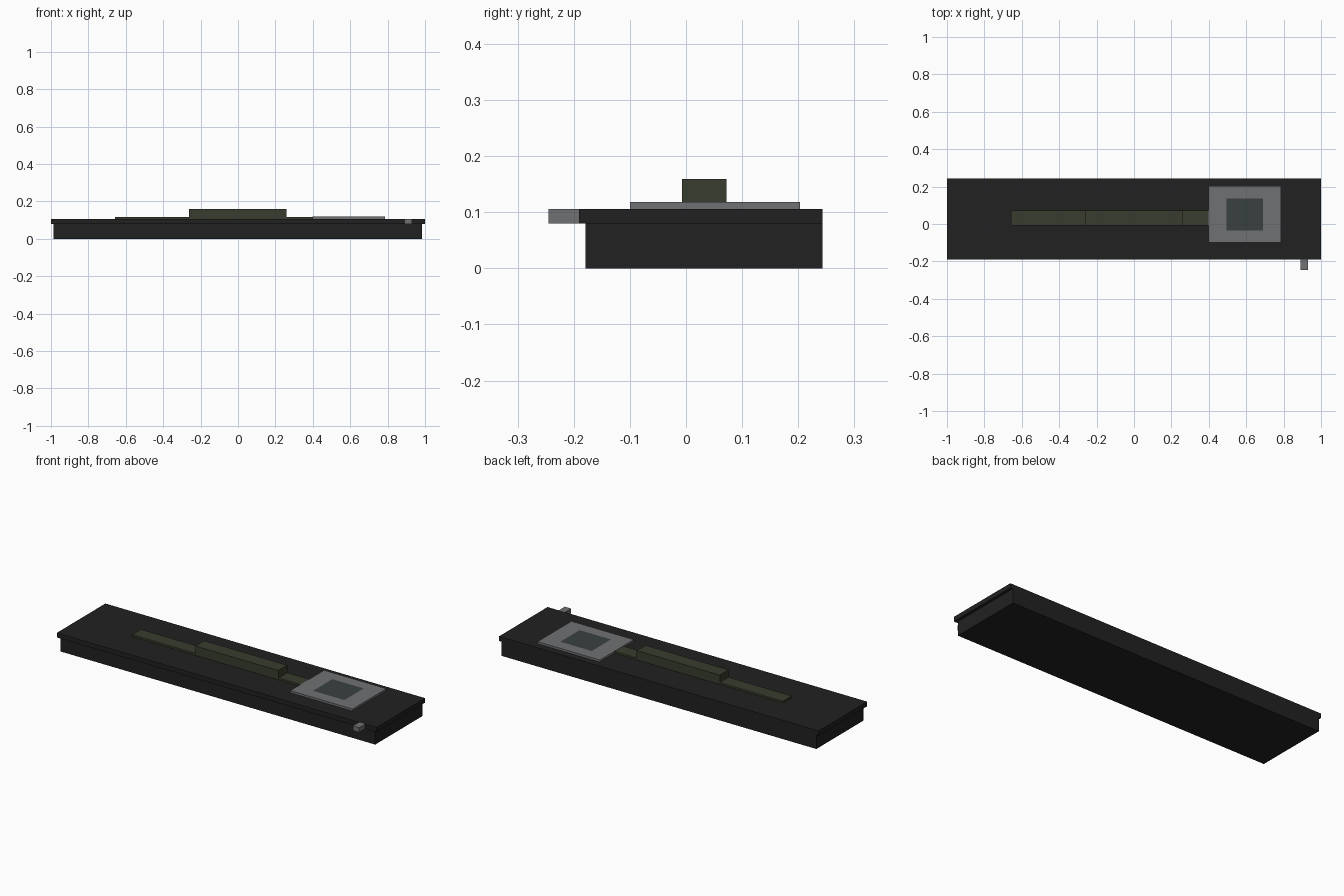
import bpy
import bmesh

cube = bpy.data.objects.get("Cube")
if cube:
    bpy.data.objects.remove(cube, do_unlink=True)


def material(name, rgb):
    mat = bpy.data.materials.new(name)
    mat.use_nodes = True
    colour = (*rgb, 1.0)
    mat.diffuse_color = colour
    mat.node_tree.nodes["Principled BSDF"].inputs["Base Color"].default_value = colour
    return mat


black = material("black", (0.0155, 0.0155, 0.0155))
olive = material("olive", (0.040, 0.046, 0.026))
grey = material("grey", (0.162, 0.165, 0.175))
slate = material("slate", (0.042, 0.052, 0.052))


def box(name, xs, ys, zs, mat, window=None):
    """Box between bounds; window = (half x, half y, material) set into its top."""
    bm = bmesh.new()
    bmesh.ops.create_cube(bm, size=1)
    for v in bm.verts:
        v.co = [b[0] if c < 0 else b[1] for c, b in zip(v.co, (xs, ys, zs))]
    mesh = bpy.data.meshes.new(name)
    mesh.materials.append(mat)
    if window:
        mesh.materials.append(window[2])
        bm.normal_update()
        top = max(bm.faces, key=lambda f: f.normal.z)
        middle = top.calc_center_median()
        bmesh.ops.inset_individual(bm, faces=[top], thickness=0.05)
        for v in top.verts:
            for axis in range(2):
                side = 1 if v.co[axis] > middle[axis] else -1
                v.co[axis] = middle[axis] + side * window[axis]
        top.material_index = 1
    bm.to_mesh(mesh)
    bm.free()
    obj = bpy.data.objects.new(name, mesh)
    bpy.context.collection.objects.link(obj)
    return obj


# Base and its overhanging cover
box("base", (-0.986, 0.984), (-0.179, 0.243), (0, 0.08), black)
box("cover", (-1, 1), (-0.191, 0.243), (0.08, 0.106), black)

# Raised centre block with a low rail on either side
box("centre_block", (-0.262, 0.258), (-0.007, 0.072), (0.106, 0.159), olive)
box("left_rail", (0.258, 0.397), (-0.007, 0.072), (0.106, 0.117), olive)
box("right_rail", (-0.657, -0.262), (-0.007, 0.072), (0.106, 0.117), olive)

# Flat plate with a dark window, and the front tab
box("plate", (0.397, 0.787), (-0.1, 0.203), (0.106, 0.118), grey, (0.098, 0.086, slate))
box("front_tab", (0.89, 0.93), (-0.245, -0.191), (0.08, 0.106), grey)
